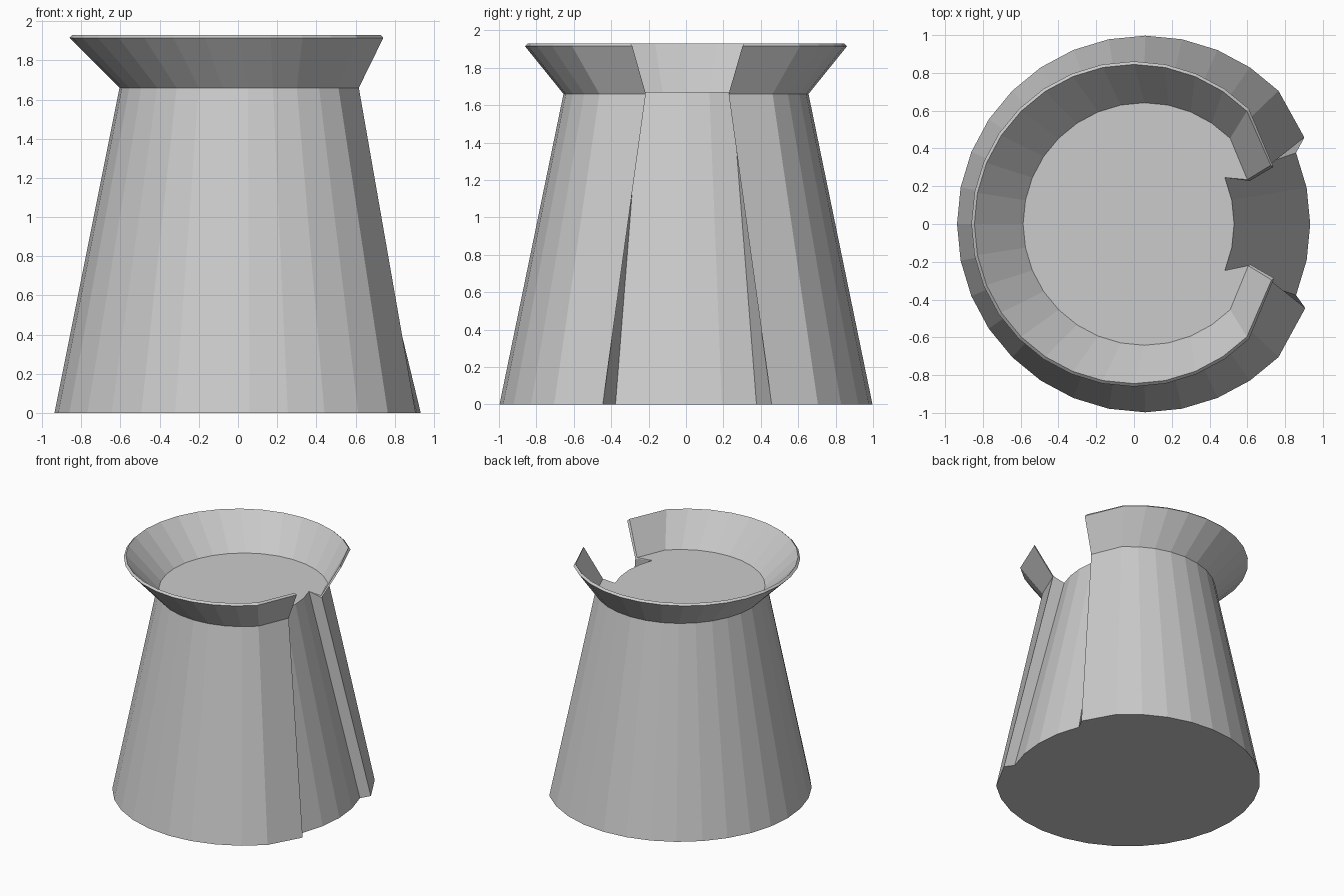
import bpy, bmesh
from math import cos, sin, radians

if "Cube" in bpy.data.objects:
    bpy.data.objects.remove(bpy.data.objects["Cube"])

STEP = 11.25  # 32-sided rings


def arc(bm, cx, r, z, tip_a, tip_b):
    """Outer ring from one slot lip round the back to the other (27 verts)."""
    pts = [tip_a]
    for i in range(25):
        a = radians(45 + i * STEP)
        pts.append((cx + r * cos(a), r * sin(a)))
    pts.append(tip_b)
    return [bm.verts.new((x, y, z)) for x, y in pts]


def slot(bm, cx, r, z, push):
    """Five ring verts pushed inwards to form the slot floor."""
    out = []
    for i in range(-2, 3):
        a = radians(i * STEP)
        out.append(bm.verts.new((cx + r * cos(a) - push, r * sin(a), z)))
    return out


def bridge(bm, a, b):
    for i in range(len(a) - 1):
        bm.faces.new((a[i], a[i + 1], b[i + 1], b[i]))


bm = bmesh.new()
# Outer rings: base, neck, rim outside, rim inside, inner top edge
base = arc(bm, 0.06, 0.997, 0.0, (0.902, 0.458), (0.907, -0.445))
neck = arc(bm, 0.05, 0.655, 1.66, (0.612, 0.228), (0.617, -0.215))
rim_out = arc(bm, 0.0, 0.861, 1.915, (0.738, 0.302), (0.742, -0.287))
rim_in = arc(bm, 0.0, 0.845, 1.93, (0.724, 0.311), (0.728, -0.296))
top = arc(bm, 0.055, 0.642, 1.67, (0.6, 0.235), (0.605, -0.221))
# Recessed slot strip
slot_base = slot(bm, 0.06, 0.985, 0.0, 0.112)
slot_top = slot(bm, 0.05, 0.642, 1.67, 0.162)

# Tapered body, flared collar, rim edge and collar inside
for lo, hi in zip((base, neck, rim_out, rim_in), (neck, rim_out, rim_in, top)):
    bridge(bm, lo, hi)
bridge(bm, slot_base, slot_top)

# Slot side walls and collar ends
for end, s in ((0, -1), (-1, 0)):
    bm.faces.new((base[end], neck[end], slot_top[s], slot_base[s]))
    bm.faces.new((neck[end], top[end], slot_top[s]))
    bm.faces.new((neck[end], rim_out[end], rim_in[end], top[end]))

# Bottom and top discs
bm.faces.new(base + slot_base)
bm.faces.new(top + slot_top)

bmesh.ops.recalc_face_normals(bm, faces=bm.faces)
mesh = bpy.data.meshes.new("flared_body")
bm.to_mesh(mesh)
bm.free()
bpy.context.collection.objects.link(bpy.data.objects.new("flared_body", mesh))
